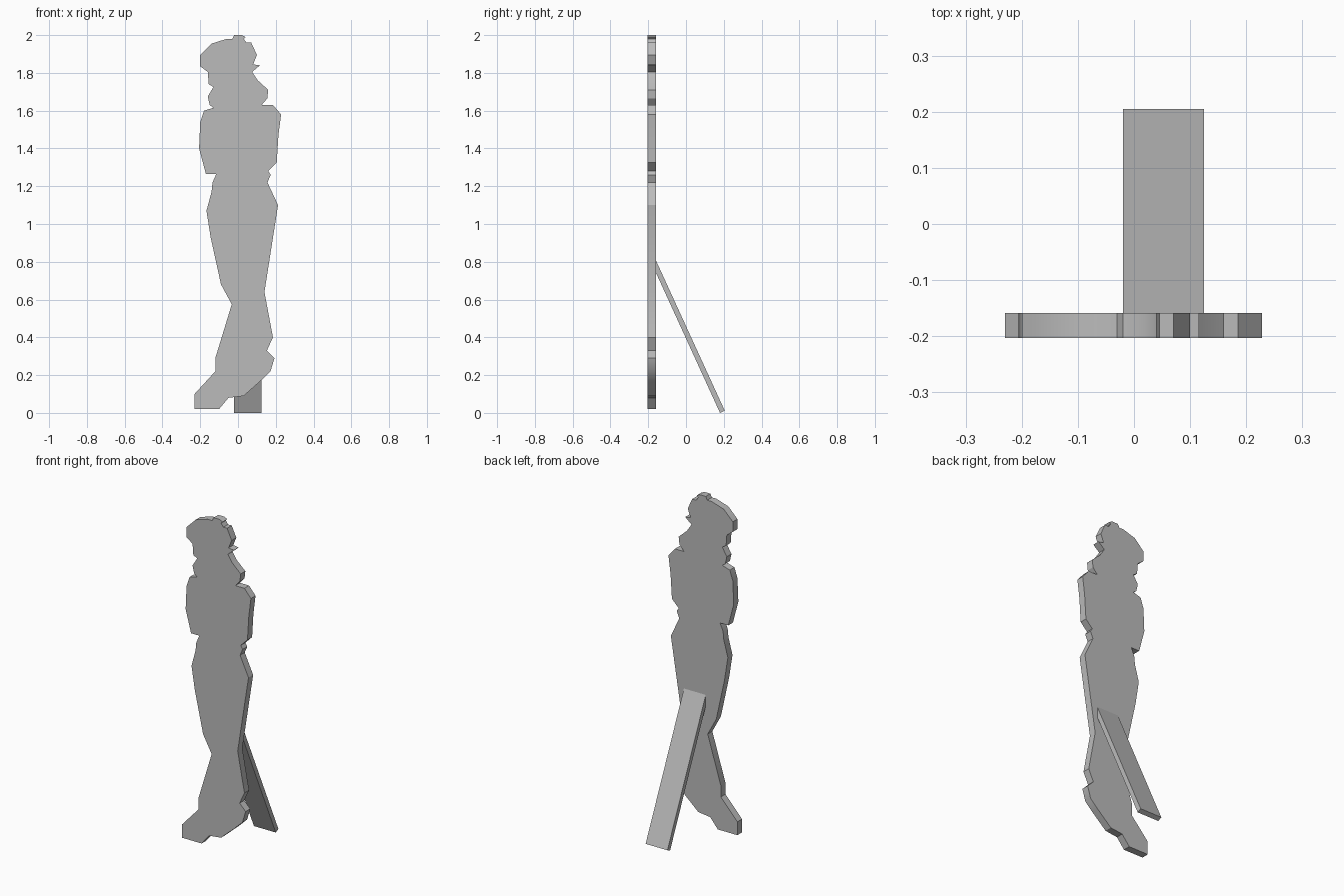
import bpy
import bmesh
import math
from mathutils import Vector

default_cube = bpy.data.objects.get("Cube")
if default_cube:
    bpy.data.objects.remove(default_cube, do_unlink=True)

# One plain grey for the whole standee
grey = bpy.data.materials.new("plain grey")
grey.use_nodes = True
grey_value = (0.5, 0.5, 0.5, 1)
grey.diffuse_color = grey_value
grey.node_tree.nodes["Principled BSDF"].inputs["Base Color"].default_value = grey_value


def extrude_profile(name, corners, direction):
    """Fill a closed profile and extrude it into a solid board."""
    bm = bmesh.new()
    face = bm.faces.new([bm.verts.new(corner) for corner in corners])
    extruded = bmesh.ops.extrude_face_region(bm, geom=[face], use_keep_orig=True)
    moved = [item for item in extruded["geom"] if isinstance(item, bmesh.types.BMVert)]
    bmesh.ops.translate(bm, verts=moved, vec=Vector(direction))
    bmesh.ops.recalc_face_normals(bm, faces=bm.faces)
    mesh = bpy.data.meshes.new(name)
    bm.to_mesh(mesh)
    bm.free()
    mesh.materials.append(grey)
    board = bpy.data.objects.new(name, mesh)
    bpy.context.collection.objects.link(board)
    return board


# Silhouette in hundredths of a unit (x, z), split into body regions
right_leg_edge = [(-23, 2), (-23, 10), (-12, 22), (-12, 29), (-3.3, 57.5),
                  (-9, 68), (-14.5, 93), (-16.7, 107), (-14, 117), (-13.5, 122)]
right_arm_edge = [(-11.5, 126.5), (-17, 126.5), (-20.6, 140), (-20, 154),
                  (-18, 160), (-13, 161.5)]
head_edge = [(-15, 163), (-16, 167.5), (-13, 172.5), (-15.5, 174), (-16, 180.5),
             (-20, 183.5), (-20, 189.5), (-14, 195.5), (-6, 198), (-3, 198),
             (-2, 200), (2, 200), (4, 199), (3, 198), (4.5, 196), (7, 196),
             (10, 189.5), (8, 184.5), (11.6, 184), (7.5, 180.5), (10.5, 176),
             (16, 171), (15.5, 166.5), (12.5, 163)]
left_arm_edge = [(18.5, 163), (22.8, 158), (21.4, 147), (20.5, 132.5), (16, 128),
                 (17.3, 126)]
left_leg_edge = [(15.6, 122), (21.2, 110), (14, 64), (18.5, 40), (15.3, 33),
                 (19.3, 29), (17.2, 22), (12, 17), (3, 9), (-5, 8), (-10, 2)]
silhouette = right_leg_edge + right_arm_edge + head_edge + left_arm_edge + left_leg_edge

front_y = -0.203
panel_thickness = 0.044
figure_panel = extrude_profile(
    "figure_panel",
    [(x / 100, front_y, z / 100) for x, z in silhouette],
    (0, panel_thickness, 0))

# Soft shading around the rim, sharp front and back
bpy.ops.object.select_all(action="DESELECT")
figure_panel.select_set(True)
bpy.context.view_layer.objects.active = figure_panel
bpy.ops.object.shade_smooth_by_angle(angle=math.radians(30))

# Slanted rear strut, its top end buried in the panel
strut_left, strut_right = 0.125, -0.02
strut_section = [(-0.165, 0.82), (0.205, 0.012), (0.18, 0), (-0.165, 0.755)]
extrude_profile(
    "support_strut",
    [(strut_right, y, z) for y, z in strut_section],
    (strut_left - strut_right, 0, 0))
